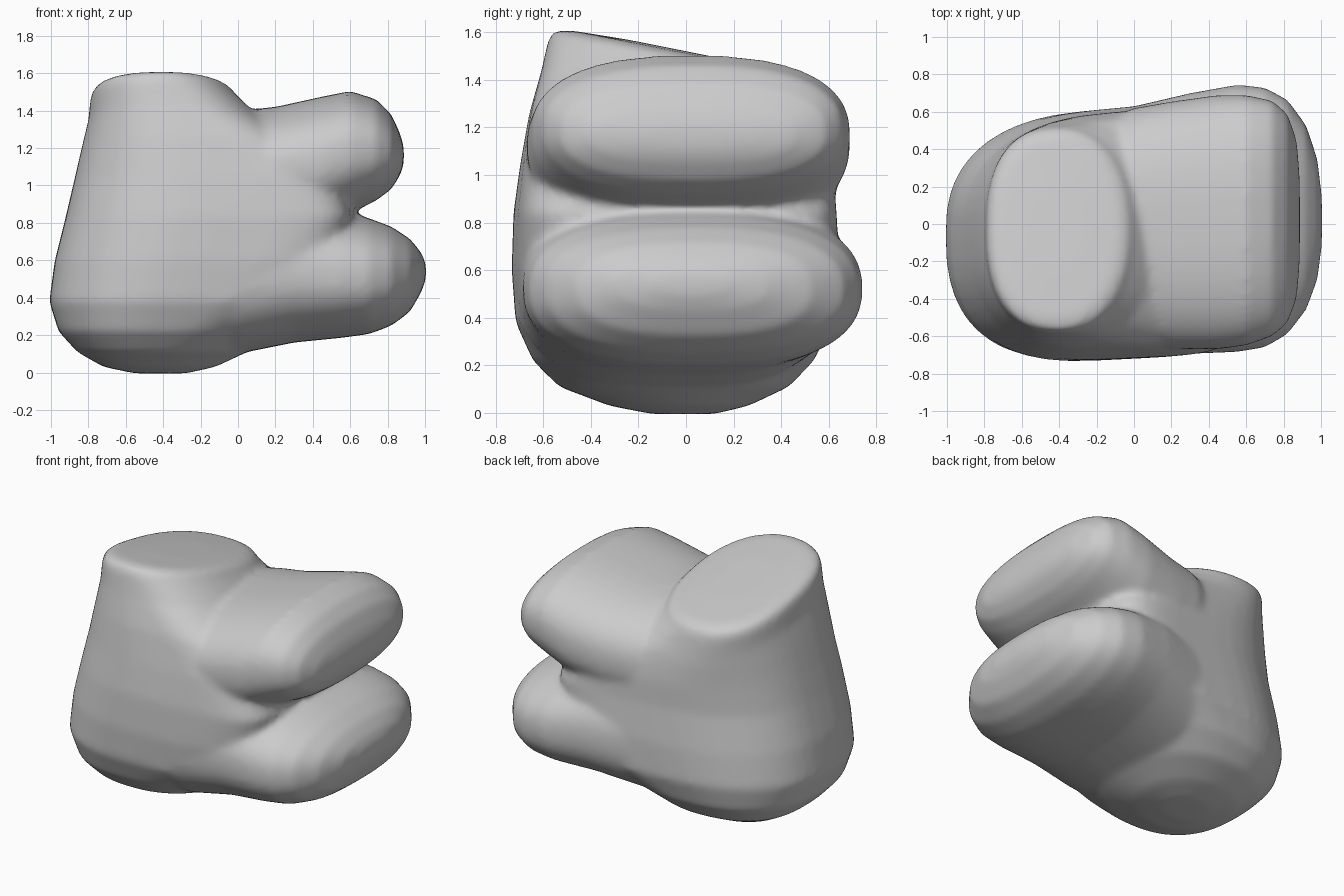
import bpy, bmesh, math

N = 48


def se(c, p):
    return math.copysign(abs(c) ** (2 / p), c)


def loft(bm, rings):
    # closed shell through a list of point rings, ends capped
    loops = [[bm.verts.new(p) for p in r] for r in rings]
    for a, b in zip(loops, loops[1:]):
        for i in range(N):
            j = (i + 1) % N
            bm.faces.new((a[i], a[j], b[j], b[i]))
    bm.faces.new(loops[0][::-1])
    bm.faces.new(loops[-1])


def body_ring(z, x0, x1, y0, y1, p, tilt):
    # horizontal rounded section, boxier (p) on the right, widening to the back right
    pts = []
    cx, cy = (x0 + x1) / 2, (y0 + y1) / 2
    for i in range(N):
        a = 2 * math.pi * i / N
        q = p if math.cos(a) > 0 else 2.5
        x = cx + (x1 - x0) / 2 * se(math.cos(a), q)
        y = cy + (y1 - y0) / 2 * se(math.sin(a), q)
        k = x + 0.3
        y *= 1 + (0.17 * k if y > 0 else -0.06 * k) * (1 - tilt / 0.2)
        pts.append((x, y, z - tilt * y))
    return pts


def jaw_ring(x, y0, y1, z0, z1):
    # upright oval section
    return [(x, (y0 + y1) / 2 + (y1 - y0) / 2 * se(math.cos(a), 2.5),
             (z0 + z1) / 2 + (z1 - z0) / 2 * se(math.sin(a), 2.4))
            for a in (2 * math.pi * i / N for i in range(N))]


bm = bmesh.new()

# main body with slanted oval top
loft(bm, [body_ring(*r) for r in (
    (-0.005, -0.55, -0.28, -0.14, 0.12, 2, 0),
    (0.03, -0.72, -0.12, -0.32, 0.27, 2, 0),
    (0.11, -0.86, 0.05, -0.53, 0.44, 2.2, 0),
    (0.22, -0.96, 0.2, -0.64, 0.54, 2.5, 0),
    (0.38, -1.01, 0.42, -0.715, 0.6, 3.5, 0),
    (0.6, -0.98, 0.56, -0.735, 0.6, 5, 0),
    (0.84, -0.92, 0.61, -0.73, 0.58, 6, 0.0),
    (1.03, -0.875, 0.55, -0.70, 0.58, 5, 0.03),
    (1.2, -0.835, 0.35, -0.66, 0.565, 3.5, 0.09),
    (1.34, -0.80, 0.12, -0.61, 0.54, 2.5, 0.15),
    (1.45, -0.79, -0.0, -0.58, 0.52, 2.2, 0.2),
    (1.49, -0.775, -0.03, -0.56, 0.505, 2.2, 0.2),
    (1.51, -0.72, -0.08, -0.50, 0.45, 2.2, 0.2),
    (1.52, -0.55, -0.25, -0.25, 0.2, 2.2, 0.2))])

# upper lobe
loft(bm, [jaw_ring(*r) for r in (
    (-0.35, -0.55, 0.48, 0.7, 1.32),
    (0.0, -0.65, 0.62, 0.7, 1.40),
    (0.2, -0.67, 0.655, 0.72, 1.42),
    (0.45, -0.67, 0.69, 0.78, 1.475),
    (0.6, -0.65, 0.69, 0.85, 1.505),
    (0.74, -0.60, 0.66, 0.92, 1.46),
    (0.82, -0.53, 0.59, 0.98, 1.38),
    (0.87, -0.40, 0.45, 1.06, 1.27),
    (0.887, -0.2, 0.24, 1.12, 1.2))])

# lower lobe
loft(bm, [jaw_ring(*r) for r in (
    (-0.4, -0.66, 0.5, 0.1, 0.9),
    (0.0, -0.71, 0.63, 0.10, 0.95),
    (0.3, -0.695, 0.70, 0.16, 0.92),
    (0.55, -0.685, 0.745, 0.185, 0.86),
    (0.7, -0.66, 0.73, 0.205, 0.825),
    (0.82, -0.59, 0.665, 0.25, 0.78),
    (0.92, -0.46, 0.53, 0.325, 0.715),
    (0.98, -0.30, 0.35, 0.43, 0.64),
    (1.005, -0.12, 0.15, 0.5, 0.58))])

bmesh.ops.recalc_face_normals(bm, faces=bm.faces)
mesh = bpy.data.meshes.new("soft_body")
bm.to_mesh(mesh)
bm.free()
obj = bpy.data.objects.new("soft_body", mesh)
bpy.context.collection.objects.link(obj)

# fuse the shells into one soft skin
rm = obj.modifiers.new("fuse", 'REMESH')
rm.mode = 'VOXEL'
rm.voxel_size = 0.02
rm.use_smooth_shade = True
sm = obj.modifiers.new("soften", 'SMOOTH')
sm.factor = 0.5
sm.iterations = 14
